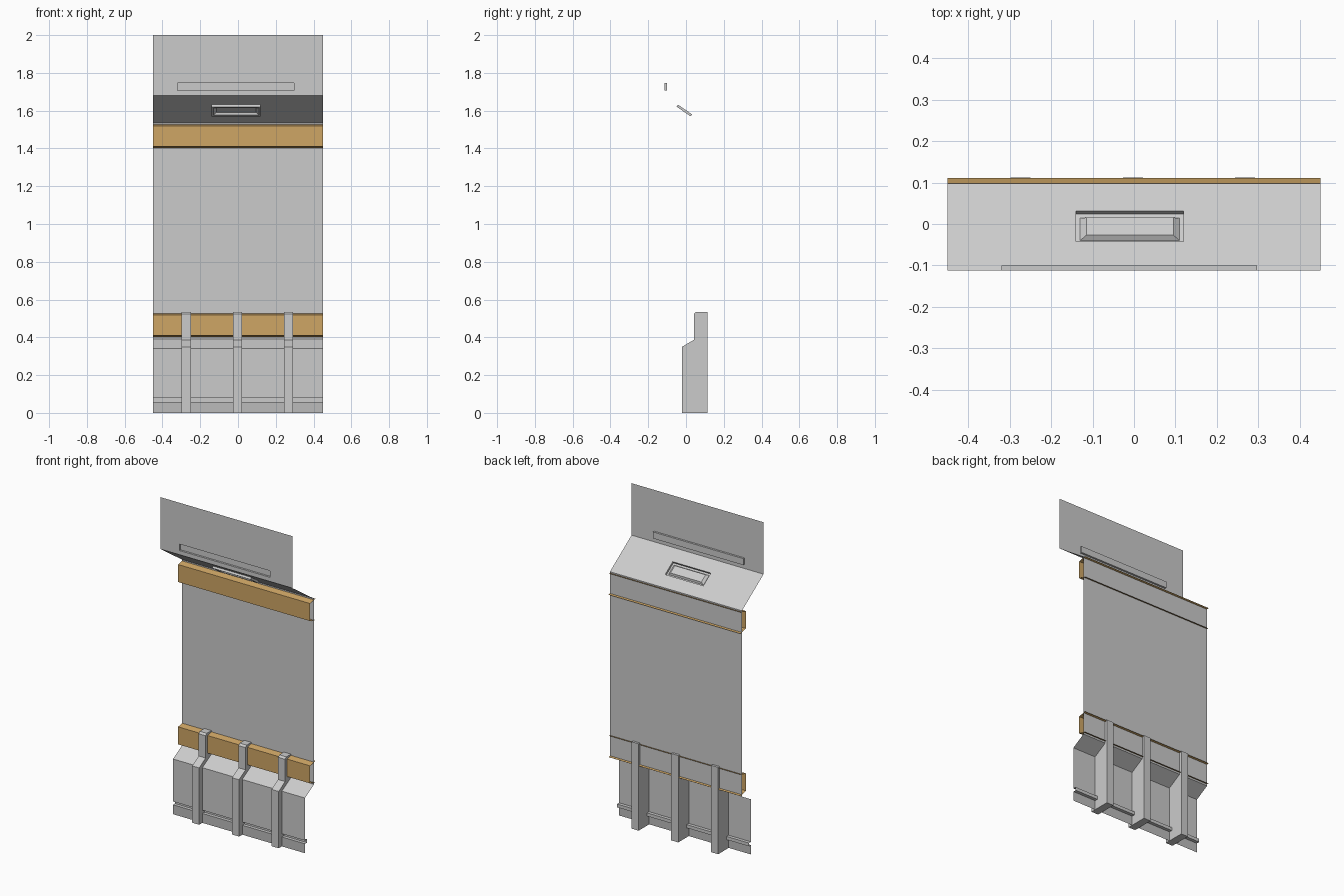
import bpy, bmesh
from mathutils import Vector

if "Cube" in bpy.data.objects:
    bpy.data.objects.remove(bpy.data.objects["Cube"])

W = 0.45  # half width of the panel section


def material(name, rgb):
    m = bpy.data.materials.new(name)
    m.diffuse_color = (*rgb, 1)
    m.use_nodes = True
    m.node_tree.nodes["Principled BSDF"].inputs["Base Color"].default_value = m.diffuse_color
    return m


def finish(name, bm, mat=None):
    bmesh.ops.remove_doubles(bm, verts=bm.verts, dist=1e-5)
    me = bpy.data.meshes.new(name)
    bm.to_mesh(me)
    bm.free()
    ob = bpy.data.objects.new(name, me)
    bpy.context.collection.objects.link(ob)
    if mat:
        me.materials.append(mat)
    return ob


def quad(bm, *pts):
    return bm.faces.new([bm.verts.new(p) for p in pts])


def sheet(name, profile, mat=None):
    """Open (y, z) profile swept across the full width."""
    bm = bmesh.new()
    for (y0, z0), (y1, z1) in zip(profile, profile[1:]):
        quad(bm, (-W, y1, z1), (-W, y0, z0), (W, y0, z0), (W, y1, z1))
    return finish(name, bm, mat)


def prism(name, profile, x0, x1):
    """Closed (y, z) profile extruded between x0 and x1."""
    bm = bmesh.new()
    f = bm.faces.new([bm.verts.new((x0, y, z)) for y, z in profile])
    r = bmesh.ops.extrude_face_region(bm, geom=[f])
    vs = [v for v in r["geom"] if isinstance(v, bmesh.types.BMVert)]
    bmesh.ops.translate(bm, verts=vs, vec=(x1 - x0, 0, 0))
    bmesh.ops.recalc_face_normals(bm, faces=bm.faces)
    return finish(name, bm)


def rim(a, b, x0, x1, t0, t1, offset=Vector()):
    """Rectangle on the plane running from a (bottom) to b (top)."""
    a, b = Vector((0, *a)), Vector((0, *b))
    return [a.lerp(b, t) + Vector((x, 0, 0)) + offset
            for x, t in ((x0, t0), (x1, t0), (x1, t1), (x0, t1))]


def bridge(bm, r0, r1):
    for i in range(4):
        j = (i + 1) % 4
        quad(bm, r0[i], r0[j], r1[j], r1[i])


def panel_with_inset(name, a, b, rings):
    """Panel with a rectangular opening continued by further rings and a cap."""
    bm = bmesh.new()
    loops = [rim(a, b, -W, W, 0, 1)] + rings
    for r0, r1 in zip(loops, loops[1:]):
        bridge(bm, r0, r1)
    quad(bm, *loops[-1])
    return finish(name, bm)


wood = material("wood_brown", (0.62, 0.38, 0.13))
dark = material("skirting_grey", (0.5, 0.5, 0.5))

# upper vertical panel with a shallow slot recess
a, b = (-0.1125, 1.68), (-0.1125, 2.0)
slot = (-0.32, 0.297, 0.08, 0.205)
panel_with_inset("upper_panel", a, b, [
    rim(a, b, *slot), rim(a, b, *slot, Vector((0, 0.012, 0)))])

# sloping soffit with a lamp housing hanging below it
a, b = (0.098, 1.535), (-0.1125, 1.68)
n = Vector((0, b[1] - a[1], a[0] - b[0])).normalized() * -0.013
lamp = (-0.14, 0.12, 0.315, 0.665)
panel_with_inset("soffit_with_lamp", a, b, [
    rim(a, b, *lamp), rim(a, b, *lamp, n),
    rim(a, b, -0.13, 0.11, 0.36, 0.62, n),
    rim(a, b, -0.115, 0.095, 0.39, 0.59, n * 0.1)])

# main wall, sloped sill, lower panel and shadow groove
sheet("wall_panel", [(0.098, 1.535), (0.098, 0.39), (0.01, 0.34), (0.01, 0.078),
                     (0.03, 0.078), (0.03, 0.058), (0.01, 0.058)])
sheet("skirting", [(0.01, 0.058), (0.01, 0.0)], dark)

# wooden rails: open channels with splayed flanges
for name, z in (("lower_rail", 0.4), ("upper_rail", 1.4)):
    sheet(name, [(0.111, z + 0.13), (0.06, z + 0.119), (0.06, z + 0.011),
                 (0.111, z - 0.002)], wood)

# three stepped ribs
rib = [(-0.021, 0), (0.1125, 0), (0.1125, 0.535), (0.053, 0.535),
       (0.042, 0.524), (0.042, 0.387), (-0.021, 0.35)]
for i, x in enumerate((-0.274, -0.002, 0.268)):
    prism(f"rib_{i + 1}", rib, x - 0.024, x + 0.024)
